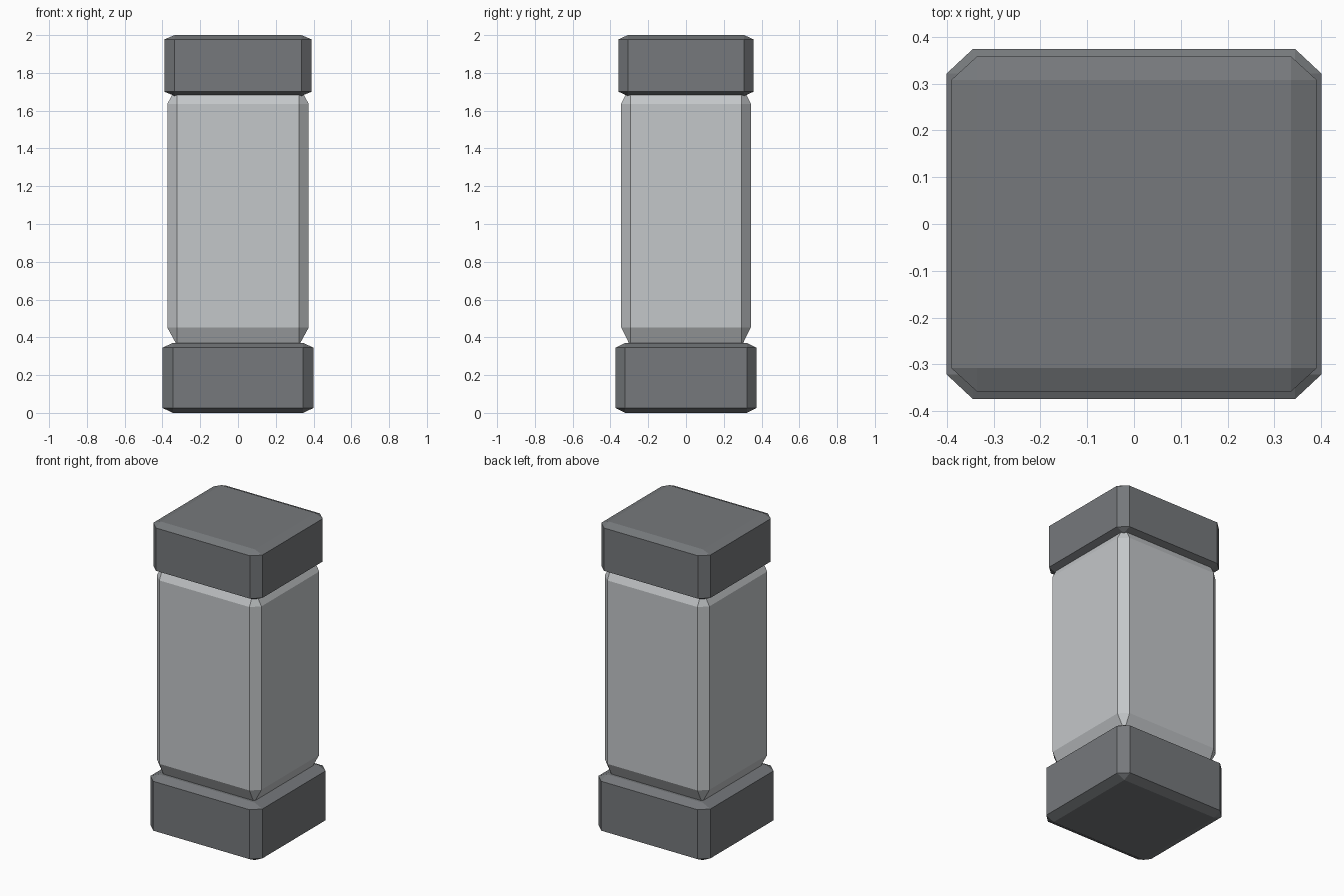
import bpy
import bmesh
from mathutils import Matrix, Vector

cube = bpy.data.objects.get("Cube")
if cube:
    bpy.data.objects.remove(cube, do_unlink=True)


def make_material(name, rgb):
    mat = bpy.data.materials.new(name)
    mat.use_nodes = True
    colour = (*rgb, 1.0)
    mat.diffuse_color = colour
    mat.node_tree.nodes["Principled BSDF"].inputs["Base Color"].default_value = colour
    return mat


def bevelled_block(name, width, depth, bottom, top, mat):
    """Unit cube with one flat bevel, stretched to size so the bevel stretches too."""
    bm = bmesh.new()
    bmesh.ops.create_cube(bm, size=1.0)
    bmesh.ops.bevel(bm, geom=bm.edges[:], offset=0.07, offset_type='OFFSET',
                    segments=1, profile=0.5, affect='EDGES')
    bm.transform(Matrix.Translation(Vector((0, 0, (bottom + top) / 2)))
                 @ Matrix.Diagonal((width, depth, top - bottom, 1)))
    bmesh.ops.recalc_face_normals(bm, faces=bm.faces[:])
    mesh = bpy.data.meshes.new(name)
    bm.to_mesh(mesh)
    bm.free()
    mesh.materials.append(mat)
    obj = bpy.data.objects.new(name, mesh)
    bpy.context.scene.collection.objects.link(obj)
    return obj


dark_grey = make_material("dark grey", (0.18, 0.19, 0.20))
light_grey = make_material("light grey", (0.55, 0.57, 0.585))

# Foot, shaft and cap of the pillar
bevelled_block("base", 0.80, 0.748, 0.0, 0.371, dark_grey)
bevelled_block("shaft", 0.748, 0.686, 0.355, 1.733, light_grey)
bevelled_block("cap", 0.78, 0.716, 1.678, 2.0, dark_grey)
